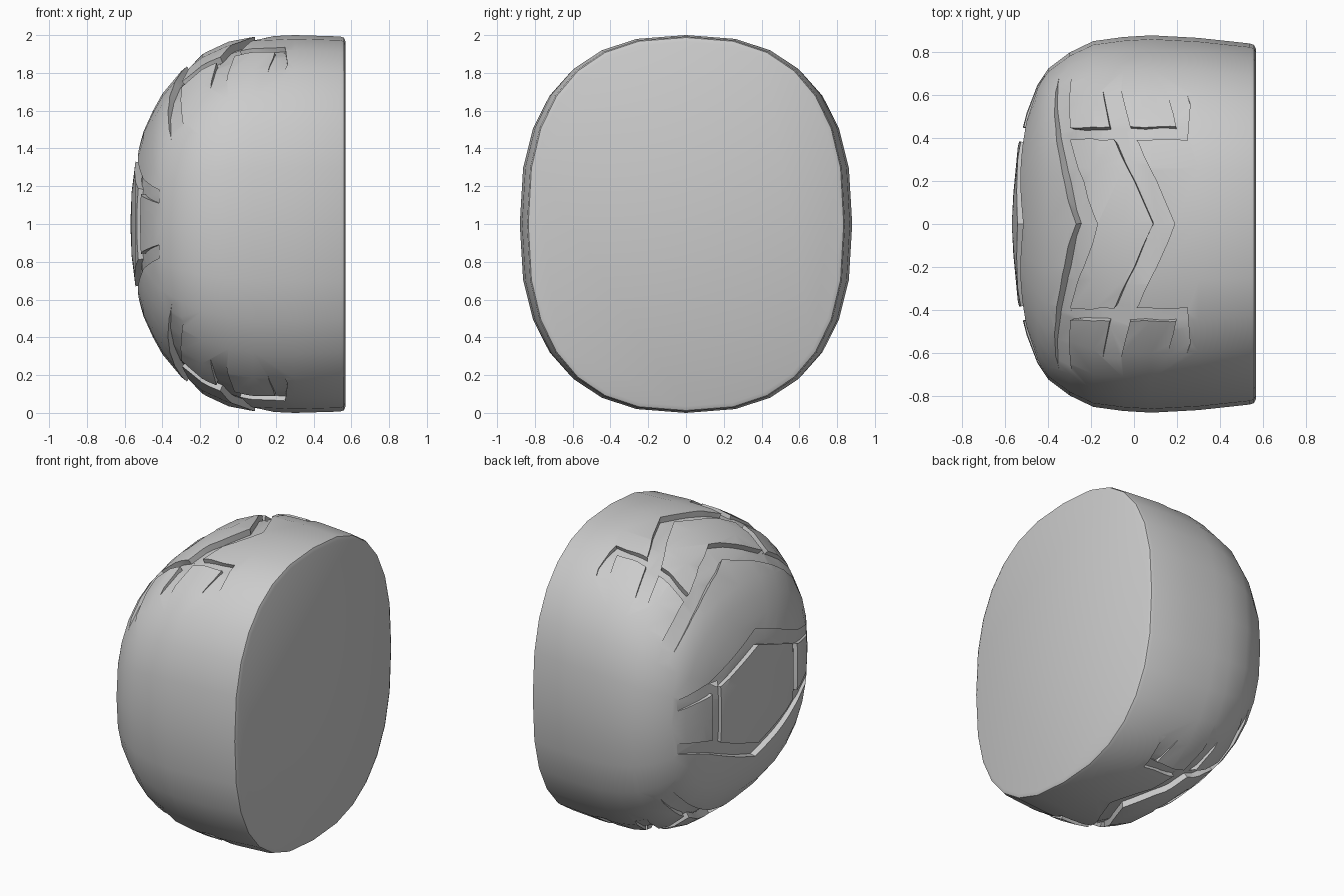
import bpy, bmesh, math
from mathutils import Vector
from mathutils.bvhtree import BVHTree

if "Cube" in bpy.data.objects:
    bpy.data.objects.remove(bpy.data.objects["Cube"])

N, SEG = 2.5, 28          # roundness and sides of the cross-section
# Dome stations: x, half width in y, half height in z
STATIONS = [(-.563, .14, .17), (-.542, .36, .34), (-.50, .52, .49), (-.45, .65, .60),
            (-.40, .725, .69), (-.30, .80, .81), (-.19, .853, .90), (-.05, .872, .965),
            (.08, .88, .99), (.30, .868, 1.0), (.54, .842, .993), (.56, .835, .987), (.57, .815, .965)]


def power(v):
    return math.copysign(abs(v) ** (2 / N), v)


def add_object(name, bm):
    bmesh.ops.recalc_face_normals(bm, faces=bm.faces)
    mesh = bpy.data.meshes.new(name)
    bm.to_mesh(mesh)
    bm.free()
    ob = bpy.data.objects.new(name, mesh)
    bpy.context.collection.objects.link(ob)
    return ob


def dome(name, shift, sy, sz):
    bm = bmesh.new()
    rings = []
    for x, hy, hz in STATIONS:
        rings.append([bm.verts.new((x + shift, hy * sy * power(math.cos(a)), 1 + hz * sz * power(math.sin(a))))
                      for a in (math.tau * i / SEG for i in range(SEG))])
    for r, q in zip(rings, rings[1:]):
        for i in range(SEG):
            j = (i + 1) % SEG
            bm.faces.new((r[i], r[j], q[j], q[i]))
    pole = bm.verts.new((-.57 + shift, 0, 1))
    for i in range(SEG):
        bm.faces.new((pole, rings[0][(i + 1) % SEG], rings[0][i]))
    bm.faces.new(rings[-1])
    return add_object(name, bm)


def boolean(ob, other):
    mod = ob.modifiers.new("cut", 'BOOLEAN')
    mod.operation, mod.solver, mod.object = 'DIFFERENCE', 'EXACT', other
    dg = bpy.context.evaluated_depsgraph_get()
    dg.update()
    mesh = bpy.data.meshes.new_from_object(ob.evaluated_get(dg))
    ob.modifiers.clear()
    ob.data = mesh


body = dome("dome_body", 0, 1, 1)
core = dome("groove_floor_helper", .035, 1.075, .962)
core.hide_render = True
tree = BVHTree.FromPolygons([v.co for v in body.data.vertices], [p.vertices for p in body.data.polygons])


def groove(rows, origin, ray):
    """Cut a strip into the dome; rows are (left, right) points cast onto its surface."""
    bm = bmesh.new()
    loops = []
    for row in rows:
        ends = []
        for p in row:
            hit, normal, _, _ = tree.ray_cast(Vector(p) + Vector(origin), Vector(ray))
            if hit is None:
                bm.free()
                return
            ends.append((hit, normal))
        n = (ends[0][1] + ends[1][1]).normalized()
        (a, _), (b, _) = ends
        loops.append([bm.verts.new(c) for c in (a - n * .1, b - n * .1, b + n * .08, a + n * .08)])
    for r, q in zip(loops, loops[1:]):
        for i in range(4):
            j = (i + 1) % 4
            bm.faces.new((r[i], r[j], q[j], q[i]))
    bm.faces.new(loops[0])
    bm.faces.new(loops[-1])
    bmesh.ops.triangulate(bm, faces=bm.faces)
    cutter = add_object("groove_cutter", bm)
    cutter.hide_render = True
    boolean(cutter, core)
    boolean(body, cutter)
    bpy.data.objects.remove(cutter)


def mirrored(half):
    return [(-y, a, b) for y, a, b in reversed(half[1:])] + half


# Chevron grooves: distance from centre line, first edge, second edge
rear_chevron = mirrored([(0, -.27, -.17), (.2, -.325, -.235), (.38, -.36, -.295), (.5, -.37, -.30), (.7, -.345, -.285)])
front_chevron = mirrored([(0, .09, .19), (.2, .002, .105), (.38, -.085, .02), (.46, -.115, -.02), (.7, -.155, -.075)])
pole_chevron = mirrored([(0, .33, .43), (.2, .26, .355), (.38, .19, .28), (.47, .15, .24), (.69, .11, .18)])

for s in (1, -1):
    high, down = (0, 0, 1 + 2 * s), (0, 0, -s)
    # Zigzag grooves on the crown and underside
    for path in (rear_chevron, front_chevron):
        groove([((a, y, 0), (b, y, 0)) for y, a, b in path], high, down)
    # Zigzag groove above and below the pole tile
    groove([((0, y, s * a), (0, y, s * b)) for y, a, b in pole_chevron], (-2, 0, 1), (1, 0, 0))
    for m in (1, -1):
        # Lengthwise groove and short end groove of the shoulder tiles
        groove([((x, m * .39, 0), (x, m * .45, 0)) for x in (-.32, -.15, .05, .25)], high, down)
        groove([((a, m * y, 0), (b, m * y, 0)) for y, a, b in ((.41, .205, .25), (.56, .17, .262), (.7, .13, .20))],
               high, down)
for m in (1, -1):
    # Side grooves of the pole tile
    groove([((0, m * .385, z), (0, m * .45, z)) for z in (-.22, -.1, 0, .1, .22)], (-2, 0, 1), (1, 0, 0))
bpy.data.objects.remove(core)

# Single grey finish, smooth with crisp groove edges
grey = bpy.data.materials.new("plain_grey")
grey.diffuse_color = (.6, .6, .6, 1)
grey.use_nodes = True
grey.node_tree.nodes["Principled BSDF"].inputs["Base Color"].default_value = grey.diffuse_color
body.data.materials.clear()
body.data.materials.append(grey)
for p in body.data.polygons:
    p.material_index = 0
bpy.context.view_layer.objects.active = body
body.select_set(True)
bpy.ops.object.shade_smooth_by_angle(angle=math.radians(30))
